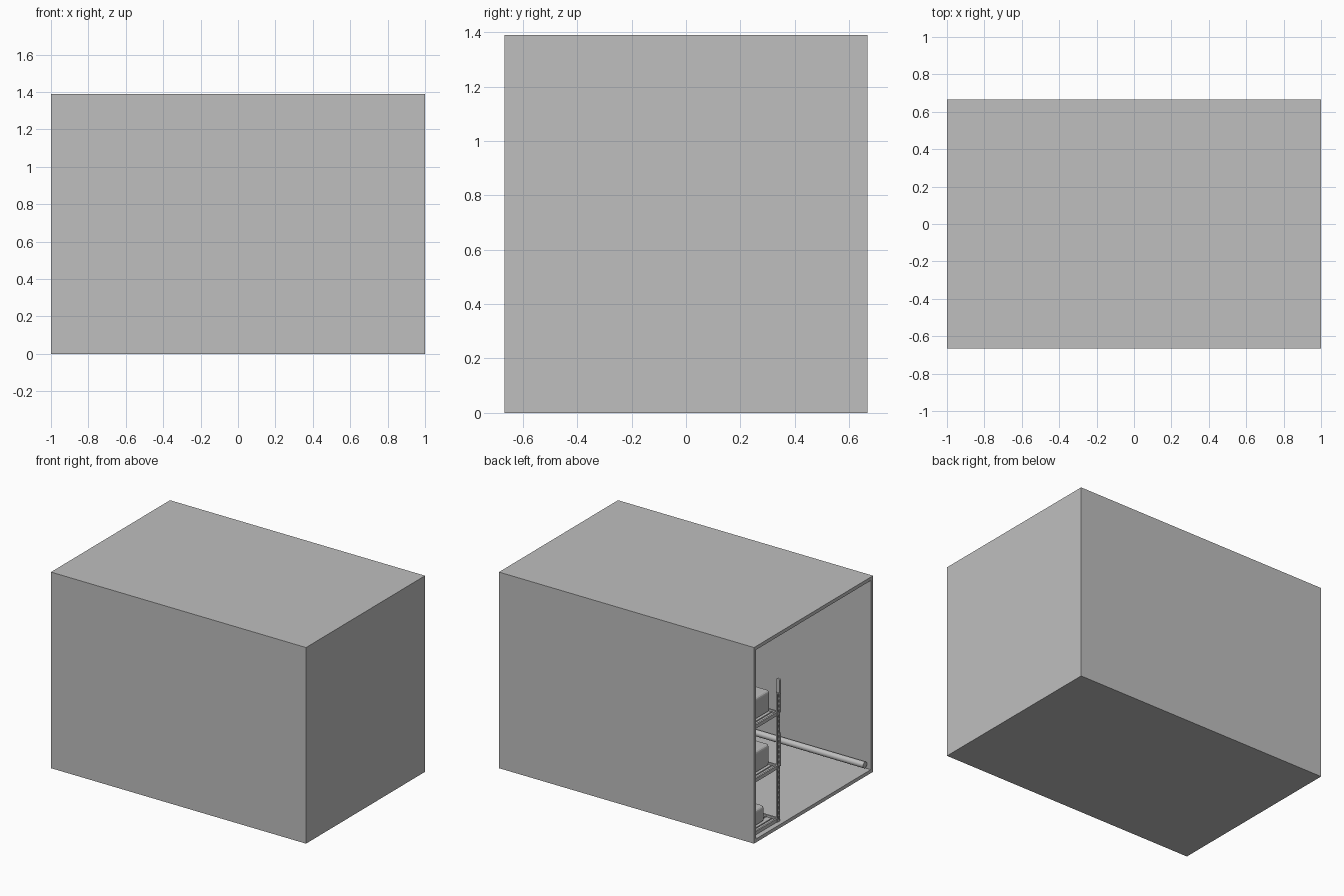
import bpy, bmesh, math
from mathutils import Matrix, Vector

cube = bpy.data.objects.get("Cube")
if cube:
    bpy.data.objects.remove(cube, do_unlink=True)

grey = bpy.data.materials.new("light_grey")
grey.use_nodes = True
GREY = (0.52, 0.52, 0.52, 1)
grey.diffuse_color = GREY
grey.node_tree.nodes["Principled BSDF"].inputs["Base Color"].default_value = GREY

W, D, H, T = 2.0, 1.333, 1.39, 0.025


def add_box(bm, lo, hi):
    """Add an axis-aligned block between two corners."""
    lo, hi = Vector(lo), Vector(hi)
    mat = Matrix.Translation((lo + hi) / 2) @ Matrix.Diagonal((*(hi - lo), 1))
    return bmesh.ops.create_cube(bm, size=1, matrix=mat)["verts"]


def finish(bm, name, bevel=0, segments=3):
    mesh = bpy.data.meshes.new(name)
    bm.to_mesh(mesh)
    bm.free()
    mesh.materials.append(grey)
    ob = bpy.data.objects.new(name, mesh)
    bpy.context.collection.objects.link(ob)
    if bevel:
        mod = ob.modifiers.new("bevel", "BEVEL")
        mod.width, mod.segments = bevel, segments
    return ob


# Room shell, open at the -x end
bm = bmesh.new()
add_box(bm, (-W / 2, -D / 2, 0), (W / 2, D / 2, H))
bm.normal_update()
bmesh.ops.delete(bm, geom=[f for f in bm.faces if f.normal.x < -0.9], context="FACES")
shell = finish(bm, "room_shell")
solid = shell.modifiers.new("walls", "SOLIDIFY")
solid.thickness, solid.offset, solid.use_even_offset = T, -1, True

# Shelving layout along the back wall
X0, X1 = -0.97, 0.94
Y0, Y1 = 0.33, 0.63
BAYS = 2
POST = 0.028
POST_TOP = 0.93
LEVELS = (0.035, 0.41, 0.79)
bay = (X1 - X0 - POST) / BAYS
post_xs = [X0 + i * bay for i in range(BAYS + 1)]

# Slotted posts: two rails joined by rungs, with a plain side flange
bm = bmesh.new()
for x in post_xs:
    for y, flange in ((Y0, Y0), (Y1 - POST, Y1 - 0.006)):
        for dy in (0, POST - 0.009):
            add_box(bm, (x, y + dy, T), (x + 0.006, y + dy + 0.009, POST_TOP))
        add_box(bm, (x, flange, T), (x + POST, flange + 0.006, POST_TOP))
        z = T
        while z < POST_TOP:
            add_box(bm, (x, y, z), (x + 0.006, y + POST, min(z + 0.016, POST_TOP)))
            z += 0.036
finish(bm, "slotted_posts")

# Shelves: deck, edge beams and low ribs
for name, z in zip(("lower", "middle", "upper"), LEVELS):
    bm = bmesh.new()
    add_box(bm, (X0 + 0.006, Y0 + 0.006, z - 0.008), (X1, Y1, z))
    for y in (Y0 + 0.006, Y1 - 0.012):
        add_box(bm, (X0 + 0.006, y, z - 0.012), (X1, y + 0.012, z + 0.014))
    for x in post_xs:
        add_box(bm, (x + 0.006, Y0, z - 0.012), (x + 0.018, Y1, z + 0.014))
    for i in range(1, 40):
        x = X0 + i * (X1 - X0) / 40
        add_box(bm, (x, Y0 + 0.02, z), (x + 0.006, Y1 - 0.02, z + 0.005))
    finish(bm, name + "_shelf")

# Rounded storage bins on every shelf
for name, z, far in zip(("lower", "middle", "upper"), LEVELS, (0.42, 0.365, 0.36)):
    bm = bmesh.new()
    height = 0.12 if name == "lower" else 0.16
    for b in range(BAYS):
        for k in range(2):
            x = X0 + 0.06 + b * bay + k * bay * 0.48
            add_box(bm, (x, far, z + 0.005), (x + bay * 0.38, 0.60, z + height))
    finish(bm, name + "_bins", 0.018)

# Round-topped upright stops fixed to the end of the upper two shelves
for name, z in zip(("middle", "upper"), LEVELS[1:]):
    bm = bmesh.new()
    for x in post_xs:
        add_box(bm, (x + 0.004, Y0 - 0.014, z), (x + 0.032, Y0, z + 0.225))
        bmesh.ops.create_cone(
            bm, cap_ends=True, segments=20, radius1=0.014, radius2=0.014, depth=0.0138,
            matrix=Matrix.Translation((x + 0.018, Y0 - 0.007, z + 0.225))
            @ Matrix.Rotation(math.pi / 2, 4, "X"))
    finish(bm, name + "_upright_stops")

# Long pipe beside the front wall
bm = bmesh.new()
bmesh.ops.create_cone(
    bm, cap_ends=True, segments=32, radius1=0.022, radius2=0.022, depth=1.92,
    matrix=Matrix.Translation((-0.015, -0.612, 0.062)) @ Matrix.Rotation(math.pi / 2, 4, "Y"))
pipe = finish(bm, "long_pipe")
bpy.ops.object.select_all(action="DESELECT")
pipe.select_set(True)
bpy.context.view_layer.objects.active = pipe
bpy.ops.object.shade_smooth_by_angle()
